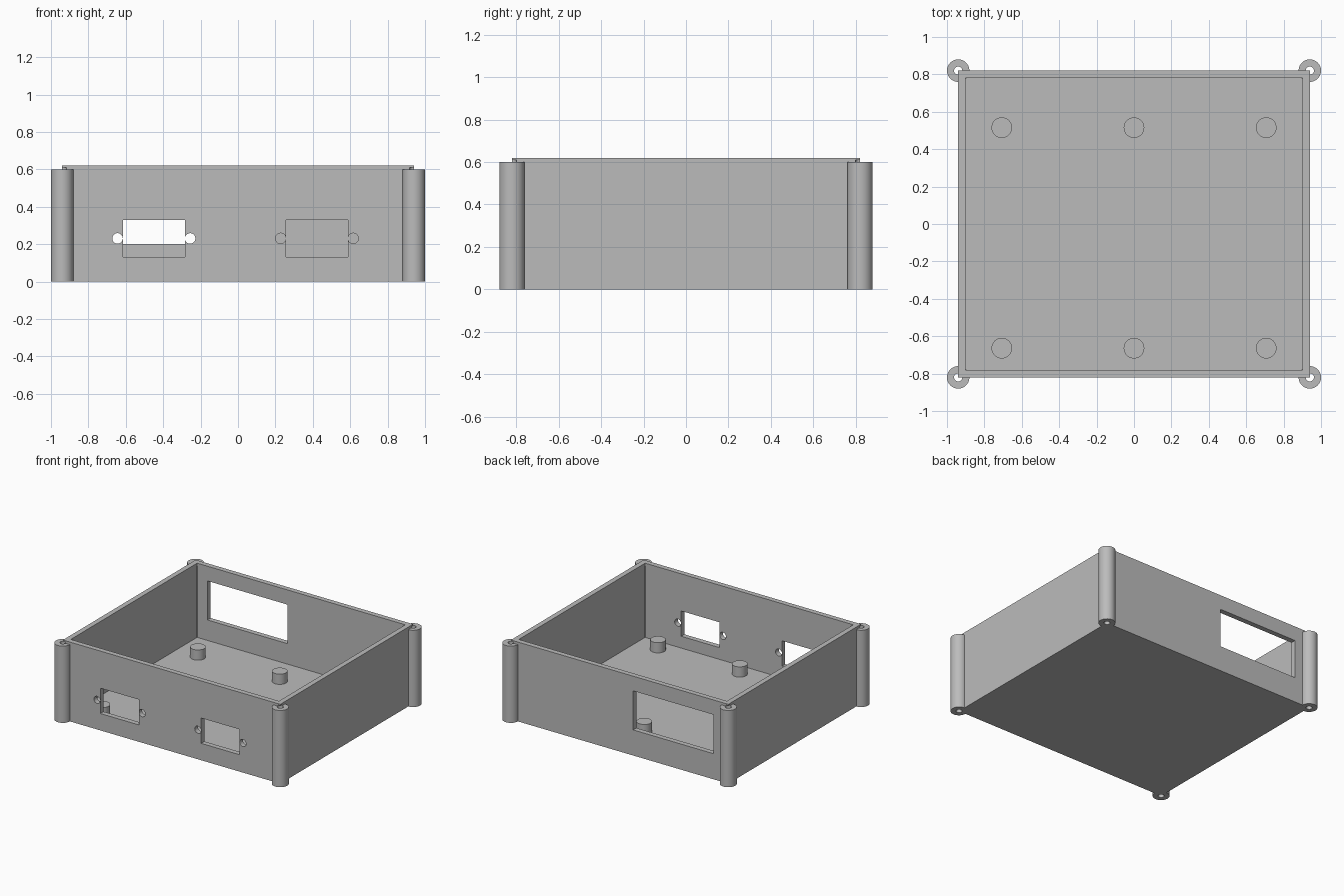
import bpy
import math

old = bpy.data.objects.get("Cube")
if old:
    bpy.data.objects.remove(old, do_unlink=True)

# One grey plastic for everything
grey = bpy.data.materials.new("grey plastic")
grey.use_nodes = True
colour = (0.5, 0.5, 0.5, 1)
grey.diffuse_color = colour
grey.node_tree.nodes["Principled BSDF"].inputs["Base Color"].default_value = colour


def box(name, low, high):
    centre = [(a + b) / 2 for a, b in zip(low, high)]
    bpy.ops.mesh.primitive_cube_add(size=1, location=centre)
    ob = bpy.context.object
    ob.name = name
    ob.scale = [b - a for a, b in zip(low, high)]
    bpy.ops.object.transform_apply(location=True, rotation=True, scale=True)
    ob.data.materials.append(grey)
    return ob


def rod(name, centre, radius, depth, rotation=(0, 0, 0), sides=48):
    bpy.ops.mesh.primitive_cylinder_add(vertices=sides, radius=radius, depth=depth,
                                        location=centre, rotation=rotation)
    ob = bpy.context.object
    ob.name = name
    ob.data.materials.append(grey)
    return ob


def combine(target, tool, operation):
    """Apply a boolean and discard the tool object."""
    mod = target.modifiers.new(operation, "BOOLEAN")
    mod.operation = operation
    mod.solver = "EXACT"
    mod.object = tool
    bpy.context.view_layer.objects.active = target
    bpy.ops.object.modifier_apply(modifier=mod.name)
    bpy.data.objects.remove(tool, do_unlink=True)


W, D, H = 0.94, 0.82, 0.62      # half width, half depth, height
WALL, POST_H = 0.04, 0.6
corners = [(sx * W, sy * D) for sx in (-1, 1) for sy in (-1, 1)]

# Open tray
tray = box("enclosure", (-W, -D, 0), (W, D, H))
combine(tray, box("cavity", (WALL - W, WALL - D, WALL), (W - WALL, D - WALL, 1)), "DIFFERENCE")

# Corner screw posts, bored from below to just under the rim
for x, y in corners:
    combine(tray, rod("corner_post", (x, y, POST_H / 2), 0.06, POST_H), "UNION")
for x, y in corners:
    combine(tray, rod("screw_bore", (x, y, 0.25), 0.022, 0.72, sides=32), "DIFFERENCE")

# Two front connector openings, each with a pair of screw holes
for x in (-0.45, 0.422):
    combine(tray, box("connector_cut", (x - 0.166, -D - 0.1, 0.132),
                      (x + 0.166, -D + 0.1, 0.33)), "DIFFERENCE")
    for side in (-1, 1):
        hole = rod("connector_screw_cut", (x + side * 0.194, -D, 0.231), 0.028, 0.2,
                   (math.pi / 2, 0, 0), 32)
        combine(tray, hole, "DIFFERENCE")

# Large rear opening
combine(tray, box("rear_cut", (-0.81, D - 0.1, 0.2), (-0.117, D + 0.1, 0.505)), "DIFFERENCE")

# Board standoffs on the floor
parts = [tray]
for x in (-0.707, 0, 0.707):
    for y in (-0.664, 0.515):
        parts.append(rod("standoff", (x, y, 0.075), 0.055, 0.09))

for ob in parts:
    bpy.ops.object.select_all(action="DESELECT")
    ob.select_set(True)
    bpy.context.view_layer.objects.active = ob
    bpy.ops.object.shade_smooth_by_angle(angle=math.radians(30))
